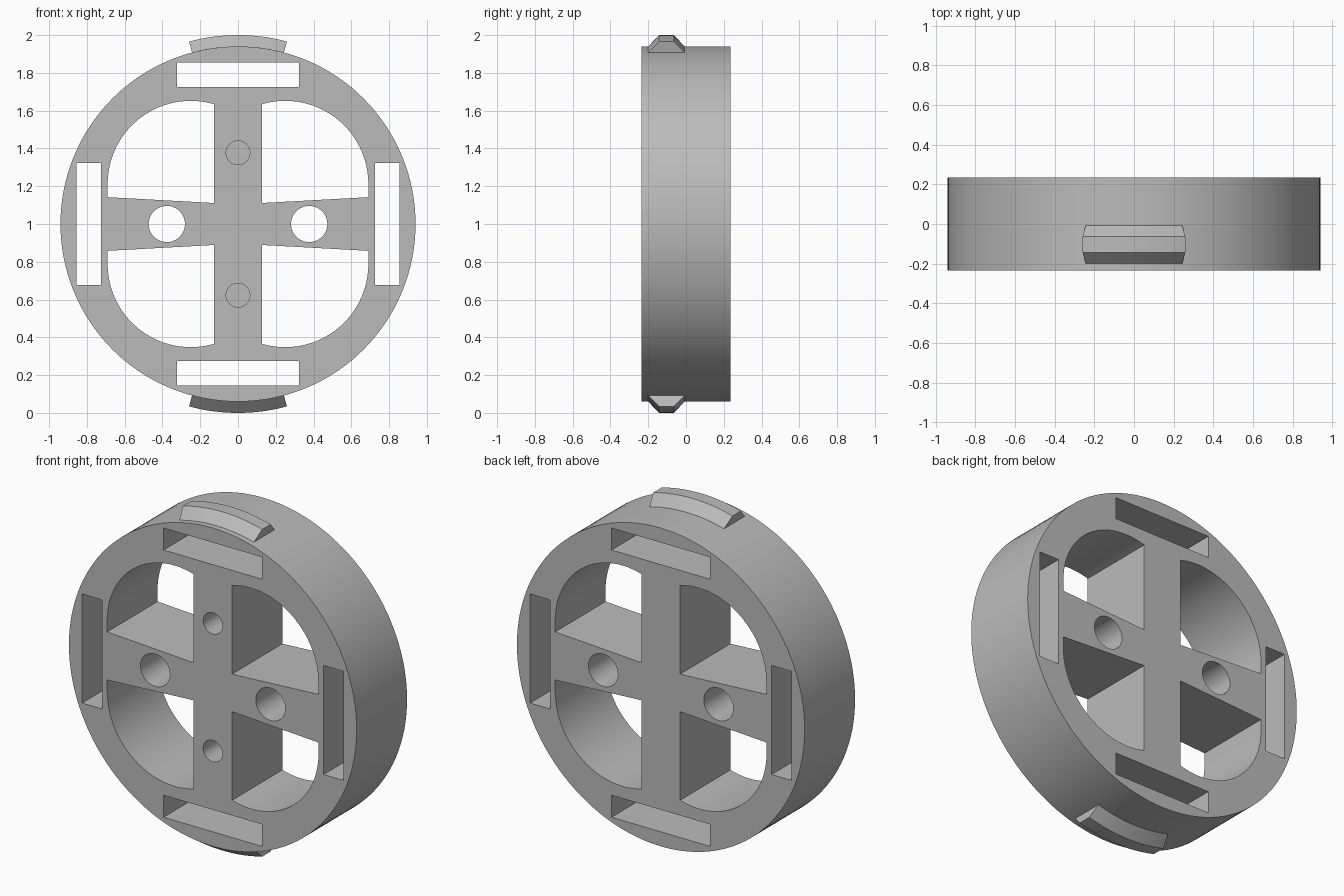
import bpy, bmesh
from math import sin, cos, acos, pi, radians

if "Cube" in bpy.data.objects:
    bpy.data.objects.remove(bpy.data.objects["Cube"], do_unlink=True)

HALF = 0.235      # half thickness of the wheel
RADIUS = 0.94     # outer radius of the wheel
CENTRE = 1.0      # height of the hub axis

grey = bpy.data.materials.new("plain grey")
grey.use_nodes = True
colour = (0.5, 0.5, 0.5, 1)
grey.diffuse_color = colour
grey.node_tree.nodes["Principled BSDF"].inputs["Base Color"].default_value = colour


def make_object(name, bm):
    bmesh.ops.recalc_face_normals(bm, faces=bm.faces)
    mesh = bpy.data.meshes.new(name)
    bm.to_mesh(mesh)
    bm.free()
    mesh.materials.append(grey)
    obj = bpy.data.objects.new(name, mesh)
    bpy.context.collection.objects.link(obj)
    return obj


def prism(bm, outline, y0, y1):
    """Closed solid from an (x, z) outline about the axis, from y0 to y1."""
    front = [bm.verts.new((x, y0, CENTRE + z)) for x, z in outline]
    back = [bm.verts.new((x, y1, CENTRE + z)) for x, z in outline]
    bm.faces.new(front)
    bm.faces.new(back[::-1])
    for i in range(len(outline)):
        j = (i + 1) % len(outline)
        bm.faces.new((front[i], front[j], back[j], back[i]))


def arc(cx, cz, r, a0, a1, steps):
    return [(cx + r * cos(a0 + (a1 - a0) * i / steps),
             cz + r * sin(a0 + (a1 - a0) * i / steps)) for i in range(steps + 1)]


def circle(cx, cz, r, sides):
    return arc(cx, cz, r, 0, 2 * pi, sides)[:-1]


def rectangle(cx, cz, hx, hz):
    return [(cx - hx, cz - hz), (cx + hx, cz - hz), (cx + hx, cz + hz), (cx - hx, cz + hz)]


def smooth(obj):
    bpy.ops.object.select_all(action="DESELECT")
    obj.select_set(True)
    bpy.context.view_layer.objects.active = obj
    bpy.ops.object.shade_smooth_by_angle(angle=radians(25))


# Solid disc
bm = bmesh.new()
prism(bm, circle(0, 0, RADIUS, 128), -HALF, HALF)
wheel = make_object("wheel_body", bm)

# Openings: rounded windows, slots, spoke holes and shallow front holes
bm = bmesh.new()
through = HALF + 0.1
spoke, side, wx, wz, wr = 0.126, 0.69, 0.25, 0.212, 0.44
window = [(spoke, 0.111), (side, 0.142)]
window += arc(wx, wz, wr, 0, acos((spoke - wx) / wr), 36)
for sx in (-1, 1):
    for sz in (-1, 1):
        prism(bm, [(sx * x, sz * z) for x, z in window], -through, through)
for s in (-1, 1):
    prism(bm, rectangle(0, s * 0.789, 0.322, 0.065), -through, through)
    prism(bm, rectangle(s * 0.789, 0, 0.065, 0.322), -through, through)
    prism(bm, circle(s * 0.377, 0, 0.096, 48), -through, through)
    prism(bm, circle(0, s * 0.377, 0.063, 40), -through, 0.02)
cutter = make_object("opening_cutter", bm)
cutter.hide_render = True

cut = wheel.modifiers.new("openings", "BOOLEAN")
cut.operation = "DIFFERENCE"
cut.solver = "EXACT"
cut.object = cutter
bpy.context.view_layer.objects.active = wheel
wheel.select_set(True)
bpy.ops.object.modifier_apply(modifier=cut.name)
bpy.data.objects.remove(cutter, do_unlink=True)
smooth(wheel)


# Bevelled ridges following the rim at top and bottom, as (y, radius) profile
profile = [(-0.2, 0.92), (-0.2, RADIUS), (-0.143, 1.0),
           (-0.064, 1.0), (-0.007, RADIUS), (-0.007, 0.92)]


def rim_ridge(name, middle):
    bm = bmesh.new()
    steps, half_angle = 20, radians(15)
    rings = []
    for i in range(steps + 1):
        a = middle + half_angle * (2 * i / steps - 1)
        rings.append([bm.verts.new((r * cos(a), y, CENTRE + r * sin(a))) for y, r in profile])
    n = len(profile)
    for p, q in zip(rings, rings[1:]):
        for k in range(n):
            m = (k + 1) % n
            bm.faces.new((p[k], p[m], q[m], q[k]))
    bm.faces.new(rings[0])
    bm.faces.new(rings[-1][::-1])
    smooth(make_object(name, bm))


rim_ridge("top_ridge", pi / 2)
rim_ridge("bottom_ridge", -pi / 2)
